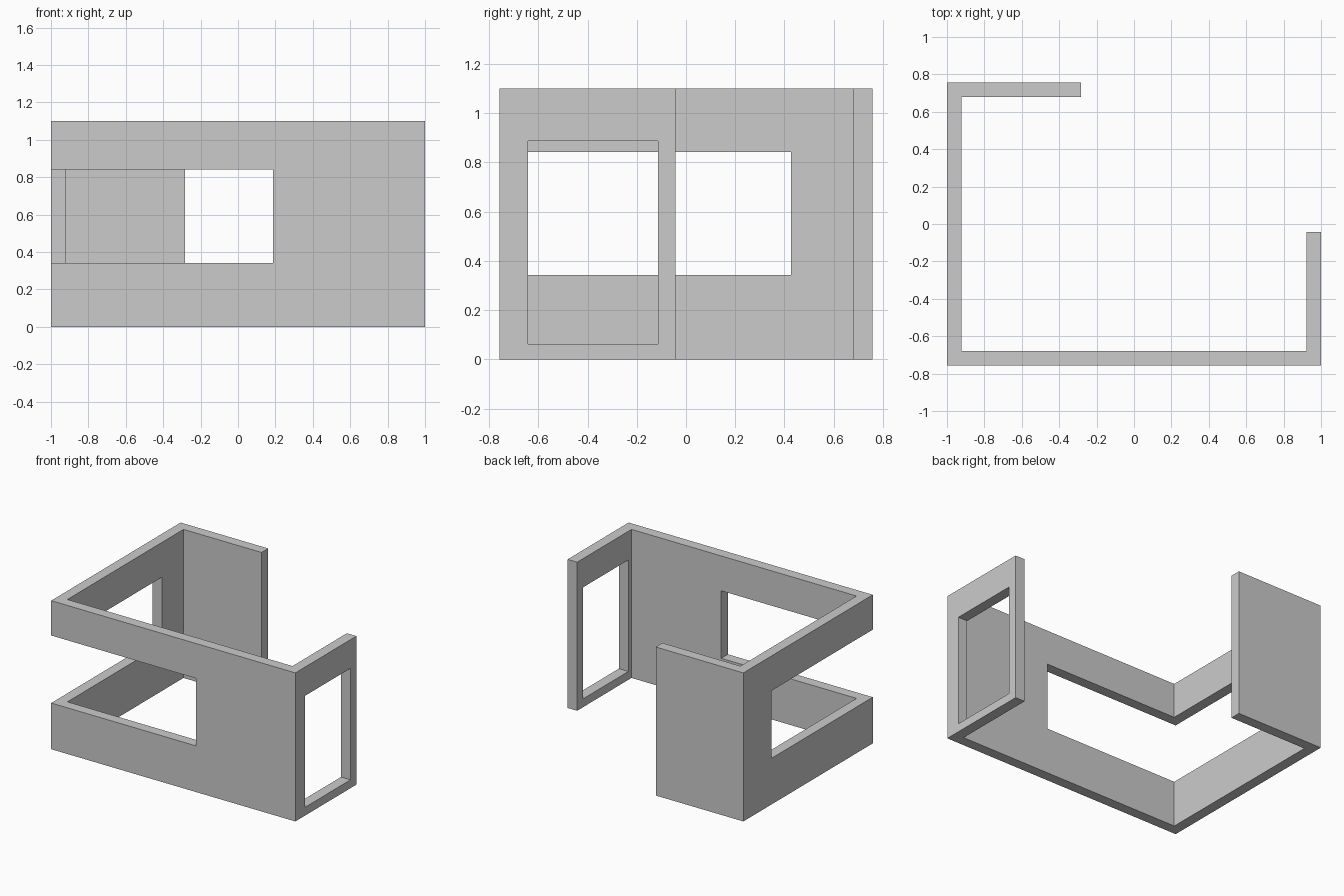
import bpy, bmesh

if "Cube" in bpy.data.objects:
    bpy.data.objects.remove(bpy.data.objects["Cube"])


def prism(name, outline, z0, z1):
    """Extrude a plan outline from z0 up to z1."""
    bm = bmesh.new()
    face = bm.faces.new([bm.verts.new((x, y, z0)) for x, y in outline])
    top = bmesh.ops.extrude_face_region(bm, geom=[face])["geom"]
    bmesh.ops.translate(bm, vec=(0, 0, z1 - z0),
                        verts=[v for v in top if isinstance(v, bmesh.types.BMVert)])
    bmesh.ops.recalc_face_normals(bm, faces=bm.faces)
    mesh = bpy.data.meshes.new(name)
    bm.to_mesh(mesh)
    bm.free()
    obj = bpy.data.objects.new(name, mesh)
    bpy.context.collection.objects.link(obj)
    return obj


def cut(target, name, x0, x1, y0, y1, z0, z1):
    """Cut a box-shaped opening and remove the cutter afterwards."""
    cutter = prism(name, [(x0, y0), (x1, y0), (x1, y1), (x0, y1)], z0, z1)
    cutter.hide_render = True
    mod = target.modifiers.new(name, "BOOLEAN")
    mod.operation = "DIFFERENCE"
    mod.solver = "EXACT"
    mod.object = cutter
    bpy.context.view_layer.objects.active = target
    bpy.ops.object.modifier_apply(modifier=mod.name)
    bpy.data.objects.remove(cutter)


X, Y, T, H = 1.0, 0.757, 0.078, 1.1
BACK_END, RIGHT_END = -0.283, -0.043

# Wall run: back stub, left wall, front wall, right stub
walls = prism("walls", [
    (BACK_END, Y), (-X, Y), (-X, -Y), (X, -Y), (X, RIGHT_END),
    (X - T, RIGHT_END), (X - T, -Y + T), (-X + T, -Y + T),
    (-X + T, Y - T), (BACK_END, Y - T)], 0, H)

# Window wrapping around the front left corner
cut(walls, "corner_window", -X - 0.1, 0.187, -Y - 0.1, 0.427, 0.342, 0.842)

# Doorway in the right wall
cut(walls, "doorway", X - T - 0.03, X + 0.1, -0.642, -0.113, 0.062, 0.887)
